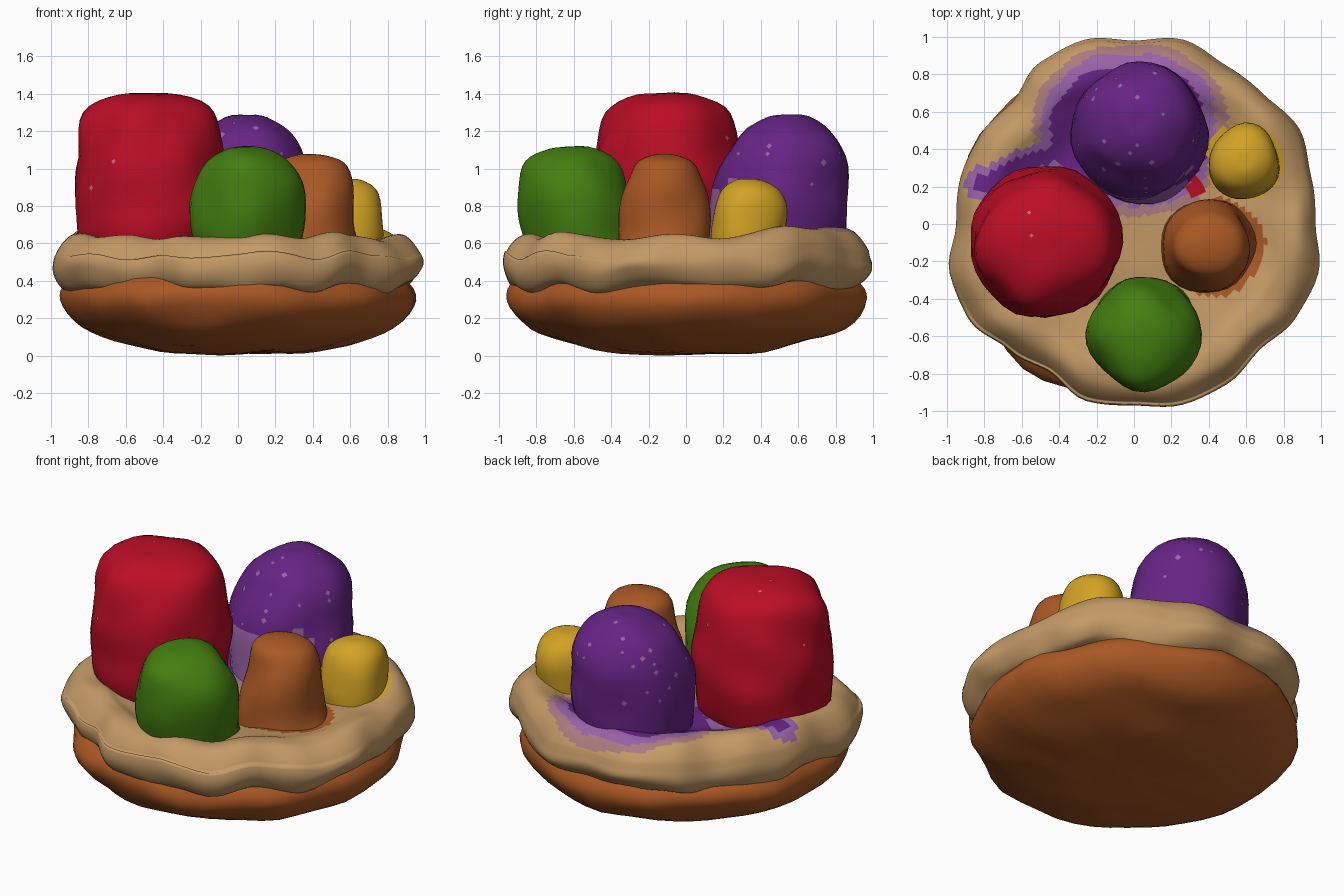
import bpy
import math
import random
from mathutils import Vector, noise

random.seed(4)
if "Cube" in bpy.data.objects:
    bpy.data.objects.remove(bpy.data.objects["Cube"])


def material(name, *rgb):
    col = [((c / 255 + 0.055) / 1.055) ** 2.4 for c in rgb] + [1.0]
    m = bpy.data.materials.new(name)
    m.use_nodes = True
    m.diffuse_color = col
    m.node_tree.nodes["Principled BSDF"].inputs["Base Color"].default_value = col
    return m


CREAM = material("cream", 196, 154, 102)
CRUST = material("baked_brown", 170, 88, 36)
RED = material("berry_red", 188, 14, 38)
PURPLE = material("plum_purple", 102, 36, 132)
GREEN = material("leaf_green", 68, 128, 16)
YELLOW = material("mustard_yellow", 210, 162, 36)
LAVENDER = material("lavender", 152, 98, 168)
MAUVE = material("mauve_stain", 170, 122, 126)
ROSE = material("dusty_rose", 196, 110, 112)


def smooth_profile(points, steps):
    """Catmull-Rom curve through (radius, height) points."""
    p = [Vector(q) for q in points]
    p = [2 * p[0] - p[1]] + p + [2 * p[-1] - p[-2]]
    out = []
    for a, b, c, d in zip(p, p[1:], p[2:], p[3:]):
        for i in range(steps):
            t = i / steps
            out.append(0.5 * (2 * b + (c - a) * t + (2 * a - 5 * b + 4 * c - d) * t * t
                              + (3 * b - a - 3 * c + d) * t ** 3))
    return out + [p[-2]]


def lathe(name, points, place, mats, rule=None, segs=32, steps=3):
    """Turn a profile that ends on the axis; place(r, z, angle) gives each point."""
    prof = smooth_profile(points, steps)
    verts, faces = [], []
    for r, z in prof[:-1]:
        for s in range(segs):
            verts.append(place(max(r, 0.01), z, math.tau * s / segs))
    verts.append(place(0, prof[-1][1], 0))
    for k in range(len(prof) - 2):
        for s in range(segs):
            n = (s + 1) % segs
            faces.append((k * segs + s, k * segs + n, (k + 1) * segs + n, (k + 1) * segs + s))
    last = (len(prof) - 2) * segs
    for s in range(segs):
        faces.append((last + s, last + (s + 1) % segs, len(verts) - 1))
    # Profiles that run downwards need their faces turned round
    if points[0][1] > points[-1][1]:
        faces = [f[::-1] for f in faces]
    return mesh_object(name, verts, faces, mats, rule)


def mesh_object(name, verts, faces, mats, rule=None):
    me = bpy.data.meshes.new(name)
    me.from_pydata(verts, [], faces)
    for m in mats:
        me.materials.append(m)
    for f in me.polygons:
        f.use_smooth = True
        if rule:
            f.material_index = rule(f.center)
    ob = bpy.data.objects.new(name, me)
    bpy.context.collection.objects.link(ob)
    return ob


def lump(v, size, scale, seed):
    return size * noise.noise(Vector(v) * scale + Vector((seed, seed * 2, 0)))


# Crust: shallow rounded bowl
def crust_place(r, z, a):
    r *= 1 + 0.012 * math.cos(2 * a - 1.9)
    v = (r * math.cos(a), r * math.sin(a), z)
    k = 1 + lump(v, 0.04, 3, 5)
    return (v[0] * k, v[1] * k, max(0, z + lump(v, 0.02, 4, 9)))


lathe("crust", [(0.86, 0.44), (0.94, 0.35), (0.935, 0.26), (0.83, 0.15), (0.66, 0.08),
                (0.42, 0.025), (0.2, 0.01), (0, 0.01)], crust_place, [CRUST], segs=48)

# Cream: lumpy rim, outline radius every 15 degrees from +x
OUTLINE = [.97, .98, 1.02, .98, .98, 1.02, .98, 1.02, 1.0, .92, .95, .96,
           .95, 1.02, 1.02, .95, .91, .98, .97, 1.0, .99, .95, 1.0, 1.02]


def cream_place(r, z, a):
    f = a / math.tau * len(OUTLINE)
    i, t = int(f), f - int(f)
    t = t * t * (3 - 2 * t)
    edge = OUTLINE[i % 24] * (1 - t) + OUTLINE[(i + 1) % 24] * t
    r *= 1 + (edge - 1) * min(1, r)
    v = (r * math.cos(a), r * math.sin(a), z)
    weight = min(1, r * 1.2)
    z += weight * (lump(v, 0.055, 3.5, 3) + (0.025 * math.sin(a) if z > 0.55 else 0))
    return (v[0], v[1], z)


def seg_dist(c, a, b):
    p, a, b = Vector(c[:2]), Vector(a), Vector(b)
    t = max(0, min(1, (p - a).dot(b - a) / (b - a).length_squared))
    return (p - a - (b - a) * t).length


def cream_paint(c):
    """Colour that has bled from the sweets onto the cream."""
    if c.z < 0.5:
        return 0
    wob = lump(c, 0.03, 6, 2)
    body = seg_dist(c, (0.05, 0.5), (-0.1, 0.5)) + wob
    tail = seg_dist(c, (-0.35, 0.42), (-0.8, 0.21)) + wob
    if math.hypot(c.x - 0.34, c.y - 0.2) < 0.05:
        return 4
    if math.hypot(c.x - 0.43, c.y + 0.12) < 0.26 + wob:
        return 5
    if math.hypot(c.x - 0.59, c.y - 0.34) < 0.205 + wob:
        return 6
    if body < 0.34 or tail < 0.05:
        return 1
    if body < 0.4 or tail < 0.1:
        return 2
    return 3 if body < 0.455 else 0


lathe("cream_filling", [(0.88, 0.35), (0.955, 0.39), (1.0, 0.48), (0.975, 0.57), (0.9, 0.64),
                        (0.8, 0.645), (0.7, 0.61), (0.5, 0.585), (0.25, 0.58), (0, 0.58)],
      cream_place, [CREAM, PURPLE, LAVENDER, MAUVE, RED, CRUST, YELLOW],
      cream_paint, segs=120, steps=6)


# Sweets: rounded domes that may lean
def sweet(name, cx, cy, points, mats, lean=(0, 0), seed=1, rule=None):
    low, high = points[0][1], points[-1][1]

    def place(r, z, a):
        t = max(0, (z - low) / (high - low))
        v = Vector((cx + lean[0] * t + r * math.cos(a), cy + lean[1] * t + r * math.sin(a), z))
        k = lump(v, 0.04, 4, seed) * min(1, r * 4)
        return (v.x + k * math.cos(a), v.y + k * math.sin(a), z + lump(v, 0.015, 4, seed))
    return lathe(name, points, place, mats, rule)


red = sweet("red_sweet", -0.475, -0.1,
            [(0.35, 0.54), (0.385, 0.65), (0.4, 0.8), (0.395, 1.0), (0.365, 1.2),
             (0.31, 1.33), (0.17, 1.4), (0, 1.41)], [RED], seed=3)
purple = sweet("purple_sweet", 0.03, 0.47,
               [(0.35, 0.54), (0.36, 0.75), (0.345, 0.95), (0.31, 1.1), (0.245, 1.2),
                (0.1, 1.275), (0, 1.28)], [PURPLE, LAVENDER], (0, 0.08), 6,
               lambda c: int(c.y < 0.25 + lump(c, 0.1, 8, 1) and c.z < 0.9 + lump(c, 0.1, 9, 4)))
sweet("green_sweet", 0.065, -0.55,
      [(0.28, 0.54), (0.3, 0.68), (0.295, 0.82), (0.26, 0.97), (0.2, 1.06), (0.1, 1.11),
       (0, 1.12)], [GREEN], (-0.02, -0.08), 8)
sweet("brown_sweet", 0.4, -0.1,
      [(0.27, 0.54), (0.25, 0.68), (0.23, 0.8), (0.2, 0.94), (0.16, 1.03), (0.08, 1.07),
       (0, 1.08)], [CRUST], (0, -0.02), 11)
sweet("yellow_sweet", 0.59, 0.325,
      [(0.18, 0.54), (0.19, 0.68), (0.185, 0.8), (0.15, 0.89), (0.07, 0.94), (0, 0.945)],
      [YELLOW], (0, 0.015), 14)


# Specks: tiny square plates on the sweets
def specks(name, host, count, mat, size):
    verts, faces = [], []
    pool = [f for f in host.data.polygons if f.center.z > 0.8 and f.area > 0.0008]
    for f in random.sample(pool, min(count, len(pool))):
        side = f.normal.orthogonal().normalized()
        up = f.normal.cross(side)
        s = size * random.uniform(0.6, 1.3)
        mid = f.center + f.normal * 0.004
        n = len(verts)
        for i, j in ((-1, -1), (1, -1), (1, 1), (-1, 1)):
            verts.append(mid + side * s * i + up * s * j)
        faces.append((n, n + 1, n + 2, n + 3))
    mesh_object(name, verts, faces, [mat])


specks("purple_specks", purple, 36, LAVENDER, 0.011)
specks("red_specks", red, 7, ROSE, 0.011)
